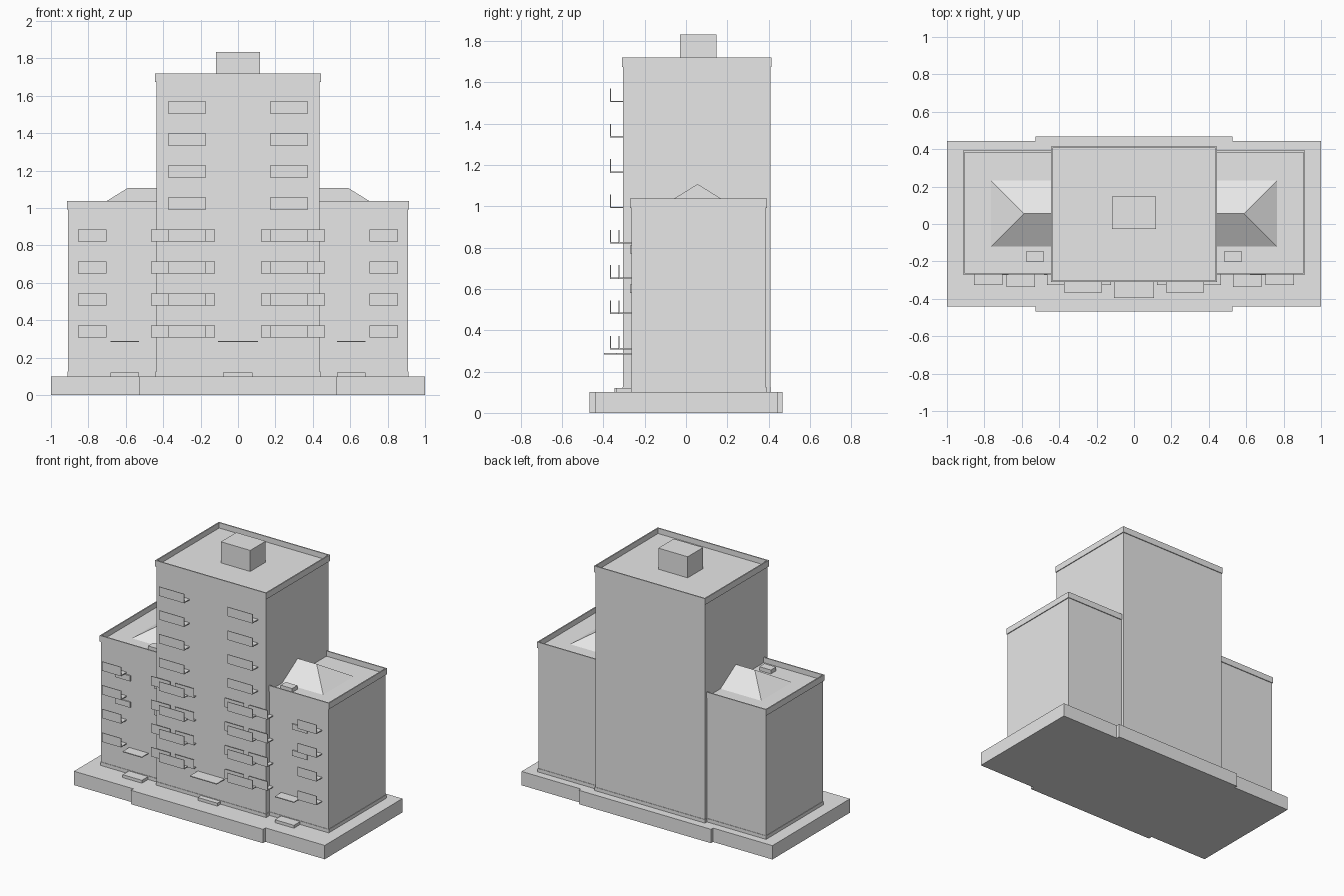
import bpy, bmesh

if "Cube" in bpy.data.objects:
    bpy.data.objects.remove(bpy.data.objects["Cube"])

grey = bpy.data.materials.new("light grey")
grey.diffuse_color = (0.8, 0.8, 0.8, 1)
grey.use_nodes = True
grey.node_tree.nodes["Principled BSDF"].inputs["Base Color"].default_value = grey.diffuse_color


def finish(name, bm):
    bmesh.ops.recalc_face_normals(bm, faces=bm.faces)
    me = bpy.data.meshes.new(name)
    bm.to_mesh(me)
    bm.free()
    me.materials.append(grey)
    ob = bpy.data.objects.new(name, me)
    bpy.context.collection.objects.link(ob)
    return ob


def add_box(bm, x0, x1, y0, y1, z0, z1):
    vs = bmesh.ops.create_cube(bm, size=1)["verts"]
    for v in vs:
        v.co.x = x1 if v.co.x > 0 else x0
        v.co.y = y1 if v.co.y > 0 else y0
        v.co.z = z1 if v.co.z > 0 else z0


def boxes(name, *dims):
    bm = bmesh.new()
    for d in dims:
        add_box(bm, *d)
    return finish(name, bm)


def block(name, x0, x1, y0, y1, deck, top, rim=0.012, out=0.006):
    """Building body with a plinth and a raised rim around the roof deck."""
    boxes(name + "_walls", (x0, x1, y0, y1, 0.09, deck))
    p = 0.003
    boxes(name + "_plinth", (x0 - p, x1 + p, y0 - p, y1 + p, 0.09, 0.125))
    # rim: tall box whose top face is inset and pushed down to the deck
    bm = bmesh.new()
    add_box(bm, x0 - out, x1 + out, y0 - out, y1 + out, deck - 0.005, top)
    bm.normal_update()
    face = max(bm.faces, key=lambda f: f.calc_center_median().z)
    bmesh.ops.inset_region(bm, faces=[face], thickness=rim)
    inner = bmesh.ops.extrude_face_region(bm, geom=[face])["geom"]
    bmesh.ops.delete(bm, geom=[face], context="FACES_ONLY")
    for v in inner:
        if isinstance(v, bmesh.types.BMVert):
            v.co.z = deck + 0.001
    finish(name + "_parapet", bm)


# stepped ground slab
boxes("base_slab", (-1, 1, -0.44, 0.444, 0, 0.1))
boxes("base_center_slab", (-0.527, 0.527, -0.468, 0.468, 0, 0.1))

# tower and roof house
block("tower", -0.437, 0.437, -0.305, 0.409, 1.68, 1.72)
boxes("roof_house", (-0.117, 0.117, -0.028, 0.148, 1.67, 1.833))

# balcony = thin floor plus thin front panel
FLOOR, STEP = 0.312, 0.171


def balcony(x0, x1, wall, front, z):
    return [(x0, x1, front, wall + 0.01, z - 0.005, z + 0.002),
            (x0, x1, front, front + 0.004, z + 0.002, z + 0.061)]


def mirrored(s, a, b):
    return (a, b) if s > 0 else (-b, -a)


for s, side in ((-1, "left"), (1, "right")):
    # side wing
    x0, x1 = mirrored(s, 0.43, 0.908)
    block(side + "_wing", x0, x1, -0.264, 0.386, 0.998, 1.037)

    # hipped skylight roof running into the tower
    bm = bmesh.new()
    pts = [(0.43, -0.121, 0.998), (0.765, -0.121, 0.998), (0.765, 0.233, 0.998),
           (0.43, 0.233, 0.998), (0.43, 0.056, 1.108), (0.588, 0.056, 1.108)]
    v = [bm.verts.new((s * x, y, z)) for x, y, z in pts]
    for f in ((0, 1, 5, 4), (1, 2, 5), (2, 3, 4, 5), (3, 0, 4), (3, 2, 1, 0)):
        bm.faces.new([v[i] for i in f])
    finish(side + "_hip_roof", bm)

    # rooftop unit
    boxes(side + "_roof_unit", (*mirrored(s, 0.483, 0.575), -0.204, -0.145, 0.99, 1.027))

    # tower balconies, eight floors
    dims = []
    for k in range(8):
        dims += balcony(*mirrored(s, 0.172, 0.373), -0.305, -0.367, FLOOR + STEP * k)
    boxes(side + "_tower_balconies", *dims)

    # lower balconies, four floors
    dims = []
    for k in range(4):
        for a, b in ((0.703, 0.855), (0.313, 0.465), (0.123, 0.275)):
            dims += balcony(*mirrored(s, a, b), -0.264, -0.327, FLOOR + STEP * k)
    boxes(side + "_wing_balconies", *dims)

    # wing entrance canopy and step
    x0, x1 = mirrored(s, 0.53, 0.683)
    boxes(side + "_canopy", (x0, x1, -0.338, -0.26, 0.283, 0.289))
    boxes(side + "_entrance_step", (x0, x1, -0.338, -0.26, 0.09, 0.121))

    # small wall plates between balcony rows
    spans = ((-0.79, -0.67), (-0.48, -0.43)) if s < 0 else ((0.62, 0.74),)
    boxes(side + "_wall_plates", *[(a, b, -0.272, -0.26, z, z + 0.04)
                                   for a, b in spans for z in (0.581, 0.771)])

# main entrance
boxes("main_canopy", (-0.107, 0.107, -0.396, -0.3, 0.283, 0.289))
boxes("main_step", (-0.079, 0.077, -0.345, -0.3, 0.09, 0.121))
